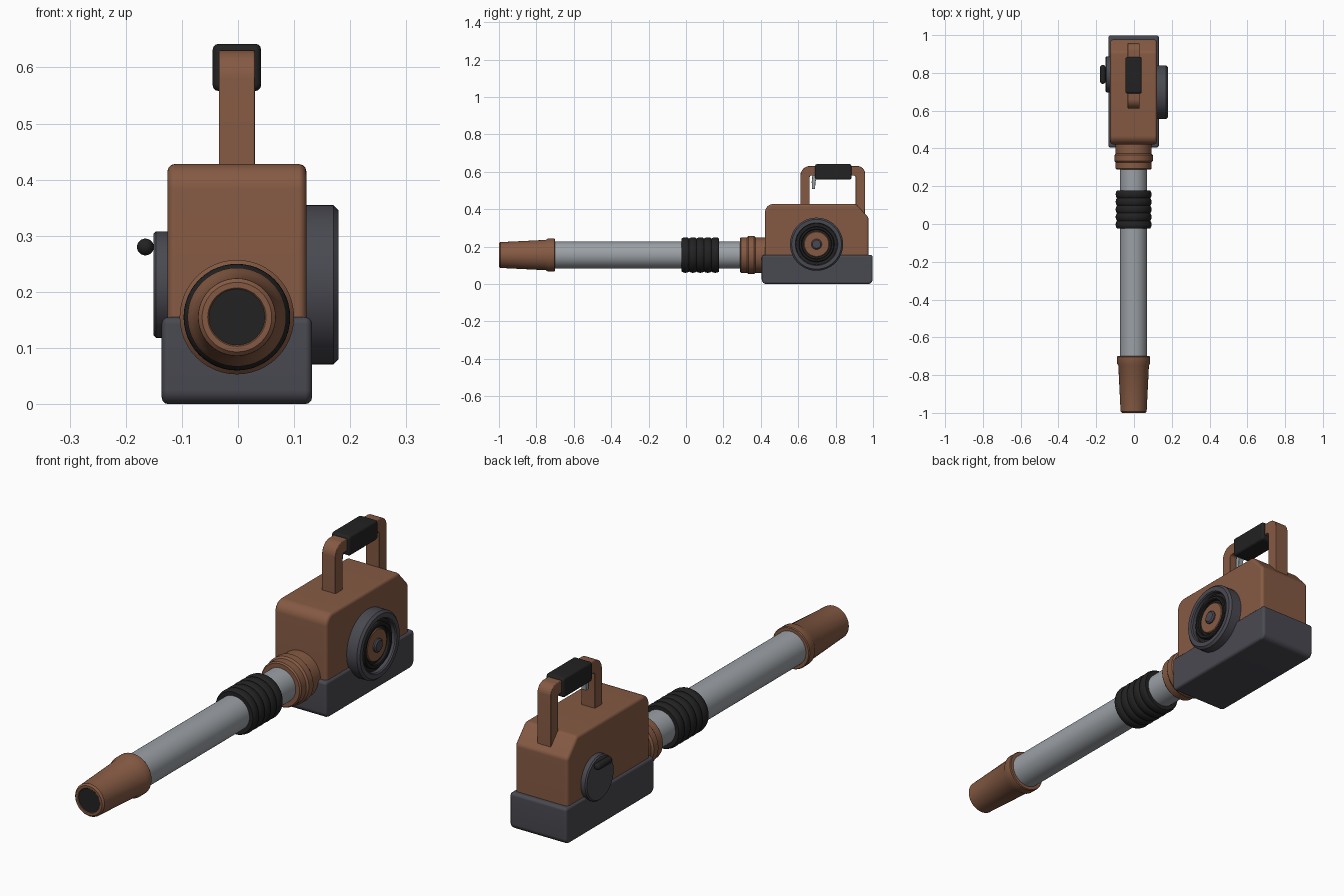
import bpy, bmesh, math
from mathutils import Vector

cube = bpy.data.objects.get("Cube")
if cube:
    bpy.data.objects.remove(cube, do_unlink=True)

CX = -0.002          # centre line of body and tube
TUBE_Z = 0.155       # height of the tube axis


def material(name, rgb):
    m = bpy.data.materials.new(name)
    m.use_nodes = True
    m.diffuse_color = (*rgb, 1)
    m.node_tree.nodes["Principled BSDF"].inputs["Base Color"].default_value = (*rgb, 1)
    return m


BROWN = material("brown plastic", (0.235, 0.102, 0.056))
SLATE = material("slate plastic", (0.066, 0.066, 0.082))
METAL = material("grey metal", (0.33, 0.355, 0.38))
BLACK = material("black rubber", (0.016, 0.016, 0.016))


def finish(name, bm, mat, bevel=0, segments=3):
    bmesh.ops.recalc_face_normals(bm, faces=bm.faces)
    mesh = bpy.data.meshes.new(name)
    bm.to_mesh(mesh)
    bm.free()
    mesh.materials.append(mat)
    ob = bpy.data.objects.new(name, mesh)
    bpy.context.collection.objects.link(ob)
    bpy.ops.object.select_all(action="DESELECT")
    ob.select_set(True)
    bpy.context.view_layer.objects.active = ob
    bpy.ops.object.shade_smooth_by_angle(angle=math.radians(35))
    if bevel:
        mod = ob.modifiers.new("soft edges", "BEVEL")
        mod.width, mod.segments, mod.harden_normals = bevel, segments, True
        mod.limit_method, mod.angle_limit = "ANGLE", math.radians(40)
    return ob


def revolve(name, profile, axis, centre, mat, closed=False, steps=48):
    """Spin (distance along axis, radius) points around an axis."""
    bm = bmesh.new()
    axis, up = Vector(axis), Vector((0, 0, 1))
    vs = [bm.verts.new(Vector(centre) + axis * t + up * r) for t, r in profile]
    pairs = list(zip(vs, vs[1:])) + ([(vs[-1], vs[0])] if closed else [])
    edges = [bm.edges.new(p) for p in pairs]
    bmesh.ops.spin(bm, geom=vs + edges, cent=centre, axis=axis,
                   angle=math.tau, steps=steps)
    bmesh.ops.remove_doubles(bm, verts=bm.verts, dist=1e-5)
    return finish(name, bm, mat)


def fillet(corners, steps=6):
    """Round the (y, z, radius) corners of a closed outline."""
    out = []
    for i, (y, z, r) in enumerate(corners):
        p = Vector((y, z))
        if not r:
            out.append(p)
            continue
        a = (Vector(corners[i - 1][:2]) - p).normalized()
        b = (Vector(corners[(i + 1) % len(corners)][:2]) - p).normalized()
        half = a.angle(b) / 2
        centre = p + (a + b).normalized() * (r / math.sin(half))
        start = p + a * (r / math.tan(half)) - centre
        end = p + b * (r / math.tan(half)) - centre
        for k in range(steps + 1):
            out.append(centre + start.lerp(end, k / steps).normalized() * r)
    return out


def prism(name, corners, half_width, mat, bevel=0):
    """Extrude a rounded side outline across the width."""
    bm = bmesh.new()
    face = bm.faces.new([bm.verts.new((CX - half_width, p.x, p.y)) for p in fillet(corners)])
    ext = bmesh.ops.extrude_face_region(bm, geom=[face])
    moved = [g for g in ext["geom"] if isinstance(g, bmesh.types.BMVert)]
    bmesh.ops.translate(bm, verts=moved, vec=(2 * half_width, 0, 0))
    return finish(name, bm, mat, bevel)


# Housing and base
prism("base", [(0.405, 0, 0.025), (0.405, 0.155, 0.012), (0.998, 0.155, 0.012),
               (0.998, 0, 0.025)], 0.134, SLATE, 0.012)
prism("housing", [(0.422, 0.1, 0), (0.422, 0.428, 0.045), (0.91, 0.428, 0.025),
                  (0.976, 0.355, 0.025), (0.976, 0.1, 0)], 0.124, BROWN, 0.014)

# Carrying handle: an arch with a rubber grip and trigger
prism("handle", [(0.612, 0.40, 0), (0.612, 0.631, 0.05), (0.957, 0.631, 0.04),
                 (0.957, 0.345, 0), (0.907, 0.345, 0), (0.907, 0.58, 0.01),
                 (0.661, 0.58, 0.01), (0.661, 0.40, 0)], 0.032, BROWN, 0.003)
prism("handle_grip", [(0.69, 0.558, 0.013), (0.69, 0.642, 0.013), (0.885, 0.642, 0.013),
                      (0.885, 0.558, 0.013)], 0.043, BLACK, 0.01)
prism("trigger", [(0.676, 0.585, 0), (0.672, 0.545, 0), (0.674, 0.508, 0),
                  (0.69, 0.508, 0), (0.692, 0.545, 0), (0.704, 0.585, 0)],
      0.012, METAL, 0.003)

# Blower tube along the y axis
Y, X = (0, 1, 0), (1, 0, 0)
AXIS = (CX, 0, TUBE_Z)
revolve("tube", [(-0.74, 0), (-0.74, 0.072), (0.32, 0.072), (0.32, 0)], Y, AXIS, METAL)
revolve("tube_collar", [(0.288, 0), (0.288, 0.09), (0.294, 0.095), (0.326, 0.095),
                        (0.334, 0.102), (0.364, 0.102), (0.372, 0.095),
                        (0.45, 0.095), (0.45, 0)], Y, AXIS, BROWN)
revolve("nozzle", [(-0.96, 0), (-0.96, 0.05), (-0.998, 0.05), (-1, 0.052), (-1, 0.062),
                   (-0.993, 0.069), (-0.75, 0.081), (-0.738, 0.088),
                   (-0.704, 0.088), (-0.7, 0.085), (-0.7, 0)], Y, AXIS, BROWN)
revolve("nozzle_opening", [(-0.997, 0), (-0.997, 0.0505), (-0.97, 0.0505), (-0.97, 0)],
        Y, AXIS, BLACK)

# Ribbed rubber sleeve
RIBS, FIRST, PITCH = 5, -0.023, 0.04
ribs = [(FIRST, 0)]
for i in range(RIBS):
    for k in range(7):
        u = k / 6
        ribs.append((FIRST + PITCH * (i + u), 0.088 + 0.007 * math.sin(math.pi * u) ** 0.6))
ribs.append((FIRST + PITCH * RIBS, 0))
revolve("ribbed_sleeve", ribs, Y, AXIS, BLACK)

# Fan cover on the left side, with nested intake rings
FAN = (0, 0.698, 0.213)
revolve("fan_cover", [(0.1, 0), (0.1, 0.142), (0.17, 0.142), (0.179, 0.133),
                      (0.179, 0.114), (0.174, 0.11), (0.155, 0.11), (0.155, 0)], X, FAN, SLATE)
revolve("fan_recess", [(0.15, 0), (0.15, 0.109), (0.158, 0.109), (0.158, 0)], X, FAN, BLACK)
revolve("fan_ring", [(0.15, 0.078), (0.17, 0.078), (0.173, 0.082), (0.173, 0.091),
                     (0.17, 0.095), (0.15, 0.095)], X, FAN, BLACK, closed=True)
revolve("fan_plate", [(0.15, 0), (0.15, 0.068), (0.163, 0.068), (0.166, 0.065),
                      (0.166, 0)], X, FAN, BROWN)
revolve("fan_hub", [(0.155, 0), (0.155, 0.028), (0.172, 0.028), (0.177, 0.022),
                    (0.178, 0)], X, FAN, SLATE)

# Pull starter on the right side
STARTER = (0, 0.792, 0.213)
revolve("starter_cover", [(-0.1, 0), (-0.1, 0.095), (-0.146, 0.095), (-0.151, 0.09),
                          (-0.151, 0)], X, STARTER, SLATE)
R, HALF = 0.015, 0.035
arc = [(HALF + R * math.sin(a * math.pi / 12), R * math.cos(a * math.pi / 12)) for a in range(7)]
capsule = [(-t, r) for t, r in reversed(arc)] + arc
revolve("starter_pull", capsule, Y, (-0.165, 0.792, 0.28), BLACK, steps=24)
